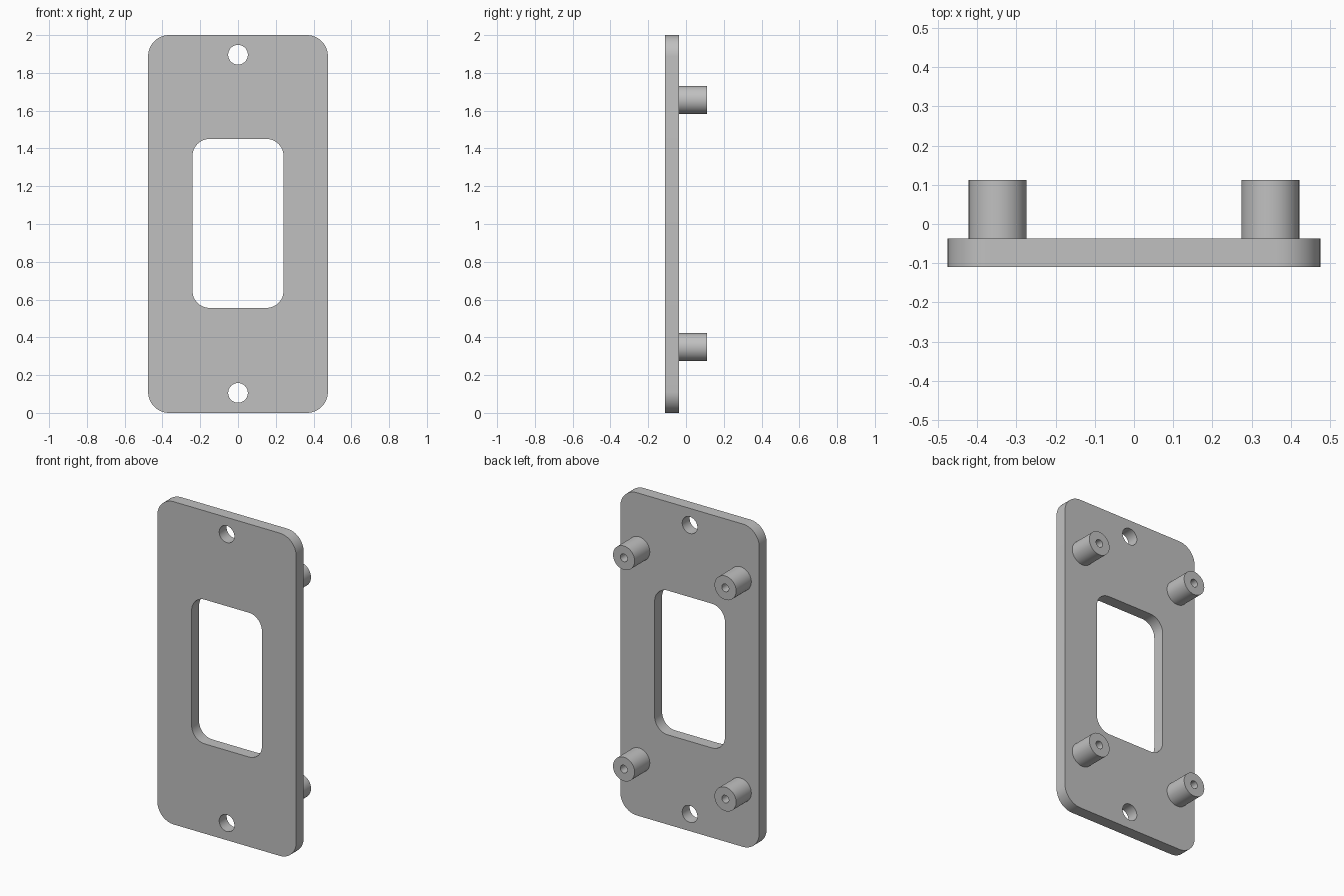
import bpy
import bmesh
from math import sin, cos, pi, radians
from mathutils import Matrix, Vector

cube = bpy.data.objects.get("Cube")
if cube:
    bpy.data.objects.remove(cube)

FRONT, BACK, POST_END = -0.11, -0.037, 0.112

grey = bpy.data.materials.new("plain grey")
grey.use_nodes = True
colour = (0.53, 0.53, 0.53, 1)
grey.diffuse_color = colour
grey.node_tree.nodes["Principled BSDF"].inputs["Base Color"].default_value = colour


def add_object(name, bm):
    bmesh.ops.recalc_face_normals(bm, faces=bm.faces)
    mesh = bpy.data.meshes.new(name)
    bm.to_mesh(mesh)
    bm.free()
    mesh.materials.append(grey)
    obj = bpy.data.objects.new(name, mesh)
    bpy.context.collection.objects.link(obj)
    return obj


def rounded_outline(half_x, half_z, centre_z, radius, steps=12):
    """Points of a rounded rectangle; a circle when the radius fills it."""
    points = []
    for i, (sx, sz) in enumerate([(1, 1), (-1, 1), (-1, -1), (1, -1)]):
        for k in range(steps + 1):
            a = (i + k / steps) * pi / 2
            points.append((sx * (half_x - radius) + radius * cos(a),
                           centre_z + sz * (half_z - radius) + radius * sin(a)))
    return points


def slab(name, outline, y0, y1):
    bm = bmesh.new()
    face = bm.faces.new([bm.verts.new((x, y0, z)) for x, z in outline])
    bmesh.ops.remove_doubles(bm, verts=bm.verts, dist=1e-5)
    moved = bmesh.ops.extrude_face_region(bm, geom=list(bm.faces), use_keep_orig=True)["geom"]
    bmesh.ops.translate(bm, vec=(0, y1 - y0, 0),
                        verts=[v for v in moved if isinstance(v, bmesh.types.BMVert)])
    return add_object(name, bm)


def smooth(obj):
    bpy.ops.object.select_all(action="DESELECT")
    obj.select_set(True)
    bpy.context.view_layer.objects.active = obj
    bpy.ops.object.shade_smooth_by_angle(angle=radians(30))


# Plate with rounded corners
plate = slab("plate", rounded_outline(0.476, 1, 1, 0.112), FRONT, BACK)

# Window and the two screw holes are cut right through the plate
cutters = [slab("window_cutter", rounded_outline(0.241, 0.447, 1.003, 0.09), -0.2, 0.1)]
for z in (0.106, 1.896):
    cutters.append(slab("screw_hole_cutter", rounded_outline(0.052, 0.052, z, 0.052), -0.2, 0.1))
for cutter in cutters:
    cutter.hide_render = True
    cut = plate.modifiers.new("cut", "BOOLEAN")
    cut.operation = "DIFFERENCE"
    cut.solver = "EXACT"
    cut.object = cutter
bpy.context.view_layer.objects.active = plate
for cut in list(plate.modifiers):
    bpy.ops.object.modifier_apply(modifier=cut.name)
for cutter in cutters:
    bpy.data.objects.remove(cutter)
smooth(plate)


# Hollow mounting posts on the back, turned from one profile
def post(name, x, z, radius=0.074, bore=0.024):
    bm = bmesh.new()
    profile = [(radius, BACK), (radius, POST_END), (bore, POST_END), (bore, BACK), (0, BACK)]
    verts = [bm.verts.new((r, y, 0)) for r, y in profile]
    edges = [bm.edges.new(pair) for pair in zip(verts, verts[1:])]
    bmesh.ops.spin(bm, geom=verts + edges, cent=(0, 0, 0), axis=(0, 1, 0),
                   angle=2 * pi, steps=48)
    bmesh.ops.remove_doubles(bm, verts=bm.verts, dist=1e-5)
    bm.transform(Matrix.Translation(Vector((x, 0, z))))
    smooth(add_object(name, bm))


for side, x in (("left", 0.348), ("right", -0.348)):
    for level, z in (("lower", 0.348), ("upper", 1.657)):
        post(f"{level}_{side}_post", x, z)
